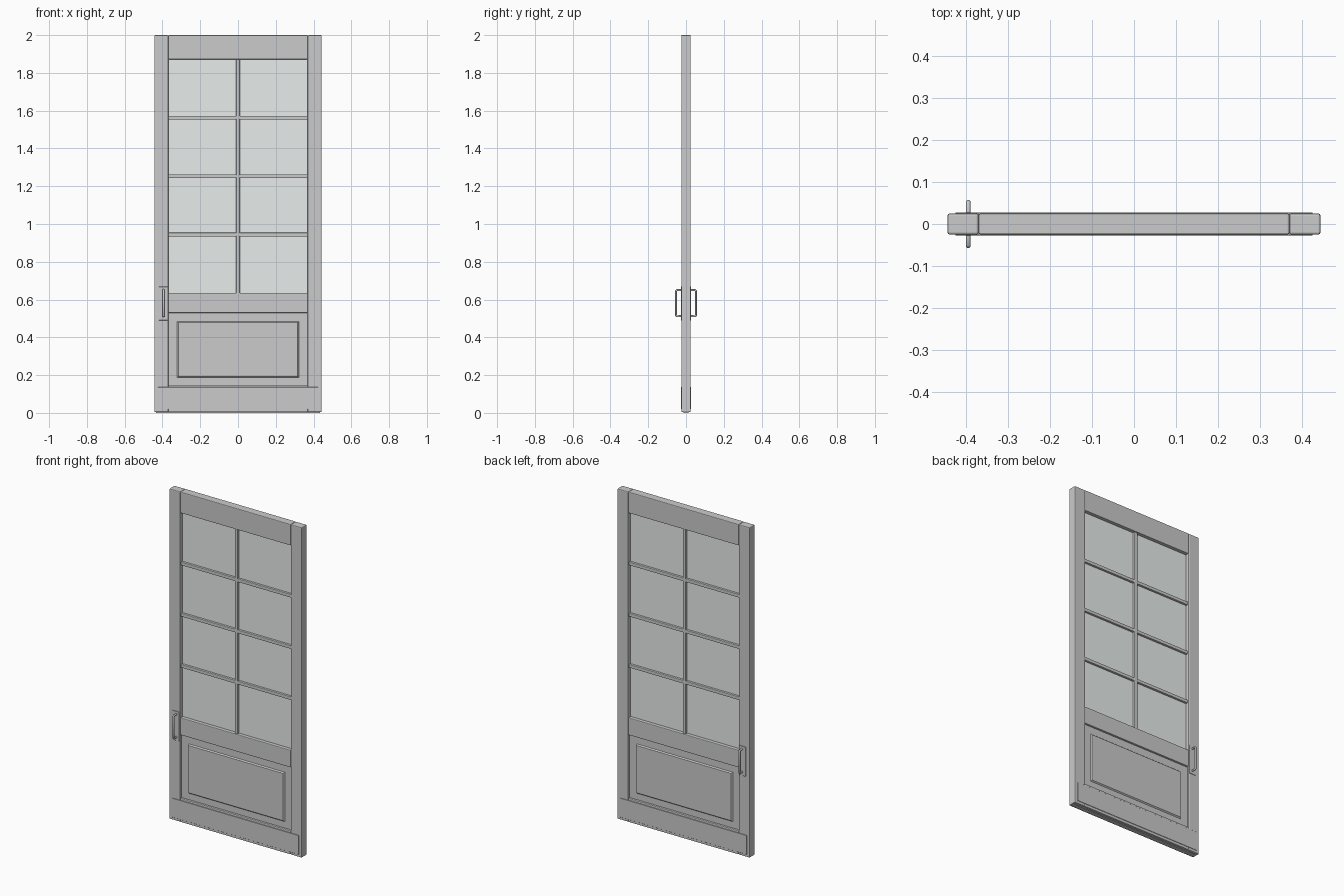
import bpy, bmesh
from math import radians

if "Cube" in bpy.data.objects:
    bpy.data.objects.remove(bpy.data.objects["Cube"])


def box(name, x0, x1, y0, y1, z0, z1, bevel=0.0, segments=2):
    bm = bmesh.new()
    bmesh.ops.create_cube(bm, size=1)
    for v in bm.verts:
        v.co.x = x1 if v.co.x > 0 else x0
        v.co.y = y1 if v.co.y > 0 else y0
        v.co.z = z1 if v.co.z > 0 else z0
    me = bpy.data.meshes.new(name)
    bm.to_mesh(me)
    bm.free()
    ob = bpy.data.objects.new(name, me)
    bpy.context.collection.objects.link(ob)
    if bevel:
        m = ob.modifiers.new("bevel", 'BEVEL')
        m.width, m.segments = bevel, segments
    return ob


def raised_field(name, side, hx, z0, z1, y_base, y_top, slope):
    # rectangular field with sloping borders, on one face of the panel
    bm = bmesh.new()
    rings = []
    for y, s in ((y_base, 0), (y_top, slope)):
        pts = [(-hx + s, z0 + s), (hx - s, z0 + s), (hx - s, z1 - s), (-hx + s, z1 - s)]
        rings.append([bm.verts.new((x, side * y, z)) for x, z in pts])
    a, b = rings
    for i in range(4):
        j = (i + 1) % 4
        bm.faces.new((a[i], a[j], b[j], b[i]))
    bm.faces.new(b)
    bm.faces.new(a[::-1])
    bmesh.ops.recalc_face_normals(bm, faces=bm.faces)
    me = bpy.data.meshes.new(name)
    bm.to_mesh(me)
    bm.free()
    bpy.context.collection.objects.link(bpy.data.objects.new(name, me))


T = 0.025     # half thickness of the frame
W = 0.443     # half width of the door
IN = 0.369    # inner edge of the stiles

# Stiles
for side, x0, x1 in (("left", -W, -IN), ("right", IN, W)):
    box(side + "_stile", x0, x1, -T, T, 0.004, 2.0, 0.005)

# Rails
for name, z0, z1 in (("bottom_rail", 0.004, 0.148), ("lock_rail", 0.53, 0.635),
                     ("top_rail", 1.872, 2.0)):
    box(name, -IN, IN, -T, T, z0, z1, 0.004)

# Bottom seal
box("bottom_seal", -W + 0.008, W - 0.008, -0.012, 0.012, 0.0, 0.012)

# Lower panel with a raised field on both faces
box("lower_panel", -IN - 0.01, IN + 0.01, -0.013, 0.013, 0.14, 0.54)
for side, label in ((-1, "front"), (1, "back")):
    raised_field(label + "_raised_field", side, 0.323, 0.186, 0.486, 0.012, 0.020, 0.007)

# Glass
glass = box("glass", -IN - 0.008, IN + 0.008, -0.004, 0.004, 0.628, 1.88)
mat = bpy.data.materials.new("pale_glass")
mat.diffuse_color = (0.80, 0.84, 0.83, 1.0)
mat.use_nodes = True
mat.node_tree.nodes["Principled BSDF"].inputs["Base Color"].default_value = mat.diffuse_color
glass.data.materials.append(mat)

# Glazing bars
box("vertical_glazing_bar", -0.010, 0.010, -0.018, 0.018, 0.632, 1.875, 0.003)
for i, z in enumerate((0.944, 1.253, 1.563)):
    box(f"horizontal_glazing_bar_{i + 1}", -IN - 0.001, IN + 0.001, -0.017, 0.017,
        z - 0.010, z + 0.010, 0.003)

# Kick plates and pull handles on both faces
HX = -0.394
for s, label in ((-1, "front"), (1, "back")):
    def span(a, b):
        return sorted((s * a, s * b))
    box(label + "_kick_plate", -0.424, 0.424, *span(T - 0.002, 0.0275), 0.02, 0.136, 0.001, 1)
    box(label + "_handle_plate", -0.419, -0.373, *span(T - 0.002, 0.0275), 0.490, 0.668, 0.001, 1)

    # Bent round bar
    cu = bpy.data.curves.new(label + "_pull_handle", 'CURVE')
    cu.dimensions = '3D'
    cu.bevel_depth = 0.0055
    cu.bevel_resolution = 3
    cu.use_fill_caps = True
    sp = cu.splines.new('POLY')
    path = [(0.024, 0.512), (0.049, 0.512), (0.0525, 0.516),
            (0.0525, 0.646), (0.049, 0.650), (0.024, 0.650)]
    sp.points.add(len(path) - 1)
    for p, (y, z) in zip(sp.points, path):
        p.co = (HX, s * y, z, 1)
    ob = bpy.data.objects.new(label + "_pull_handle", cu)
    bpy.context.collection.objects.link(ob)
    bpy.ops.object.select_all(action='DESELECT')
    ob.select_set(True)
    bpy.context.view_layer.objects.active = ob
    bpy.ops.object.convert(target='MESH')
    bpy.ops.object.shade_smooth_by_angle(angle=radians(50))
